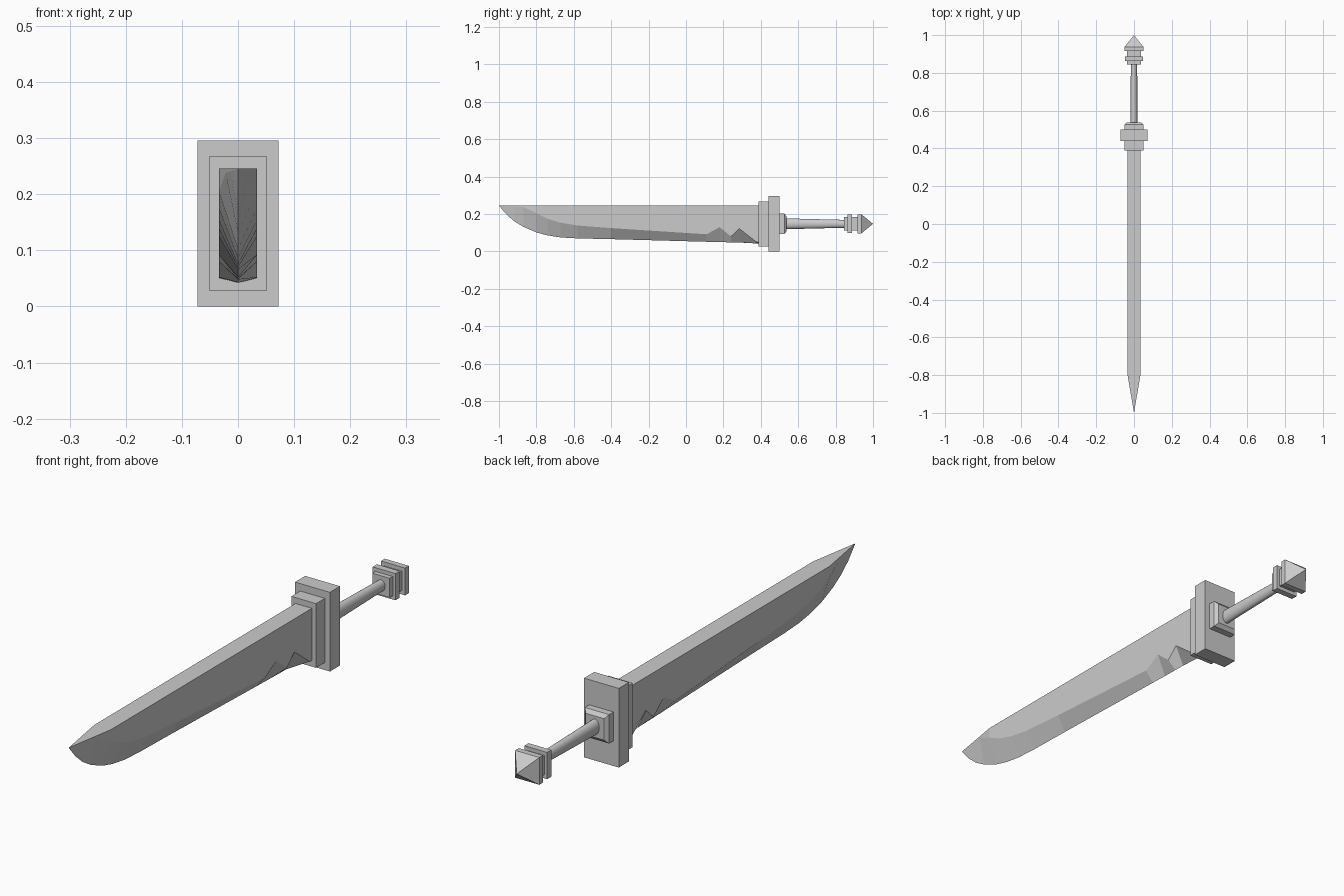
import bpy, bmesh
from math import cos, sin, tau

cube = bpy.data.objects.get("Cube")
if cube:
    bpy.data.objects.remove(cube)

GREY = (0.6, 0.6, 0.6, 1)
steel = bpy.data.materials.new("plain grey")
steel.use_nodes = True
steel.diffuse_color = GREY
steel.node_tree.nodes["Principled BSDF"].inputs["Base Color"].default_value = GREY

AXIS_Z = 0.148   # height of the grip's centre line


def loft(name, rings):
    """Skin equal-length rings of points and cap both ends."""
    bm = bmesh.new()
    loops = [[bm.verts.new(p) for p in ring] for ring in rings]
    n = len(loops[0])
    for a, b in zip(loops, loops[1:]):
        for i in range(n):
            j = (i + 1) % n
            bm.faces.new((a[i], a[j], b[j], b[i]))
    bm.faces.new(loops[0])
    bm.faces.new(loops[-1])
    bmesh.ops.remove_doubles(bm, verts=bm.verts, dist=0.0001)
    bmesh.ops.recalc_face_normals(bm, faces=bm.faces)
    mesh = bpy.data.meshes.new(name)
    bm.to_mesh(mesh)
    bm.free()
    mesh.materials.append(steel)
    obj = bpy.data.objects.new(name, mesh)
    bpy.context.collection.objects.link(obj)
    return obj


def block(name, *sections):
    """Rectangular part along y from (y, half width, half height)."""
    signs = ((-1, -1), (1, -1), (1, 1), (-1, 1))
    return loft(name, [[(sx * w, y, AXIS_Z + sz * h) for sx, sz in signs]
                       for y, w, h in sections])


# Blade: stations of (y, bevel height, cutting edge height)
SPINE = 0.246
stations = [
    (-0.999, 0.245, 0.244), (-0.96, 0.243, 0.198), (-0.92, 0.241, 0.163),
    (-0.87, 0.238, 0.132), (-0.8, 0.205, 0.102), (-0.74, 0.175, 0.086),
    (-0.67, 0.154, 0.075), (-0.58, 0.139, 0.07), (-0.4, 0.125, 0.066),
    (0.11, 0.092, 0.052), (0.18, 0.13, 0.05), (0.24, 0.08, 0.049),
    (0.285, 0.122, 0.048), (0.375, 0.052, 0.043), (0.4, 0.05, 0.042),
]
rings = []
for y, bevel, edge in stations:
    w = 0.034 * min(1, (y + 1) / 0.2)
    rings.append([(-w, y, SPINE), (-w, y, bevel), (0, y, edge),
                  (w, y, bevel), (w, y, SPINE)])
loft("blade", rings)

# Guard plates and collar
block("guard_front_plate", (0.388, 0.051, 0.12), (0.442, 0.051, 0.12))
block("guard_main_plate", (0.44, 0.072, 0.148), (0.5, 0.072, 0.148))
block("guard_collar", (0.498, 0.05, 0.054), (0.526, 0.05, 0.054),
      (0.538, 0.038, 0.04))

# Tapered oval grip
SIDES = 24
grip = loft("grip", [[(w * cos(tau * i / SIDES), y, AXIS_Z + h * sin(tau * i / SIDES))
                      for i in range(SIDES)]
                     for y, w, h in ((0.53, 0.018, 0.029), (0.85, 0.017, 0.021))])
bpy.ops.object.select_all(action='DESELECT')
grip.select_set(True)
bpy.context.view_layer.objects.active = grip
bpy.ops.object.shade_smooth_by_angle()

# Pommel: stepped plates ending in a pyramid
block("pommel_neck", (0.845, 0.036, 0.036), (0.92, 0.036, 0.036))
block("pommel_plate", (0.863, 0.047, 0.05), (0.888, 0.047, 0.05))
block("pommel_cap", (0.916, 0.05, 0.051), (0.938, 0.05, 0.051), (1, 0, 0))
